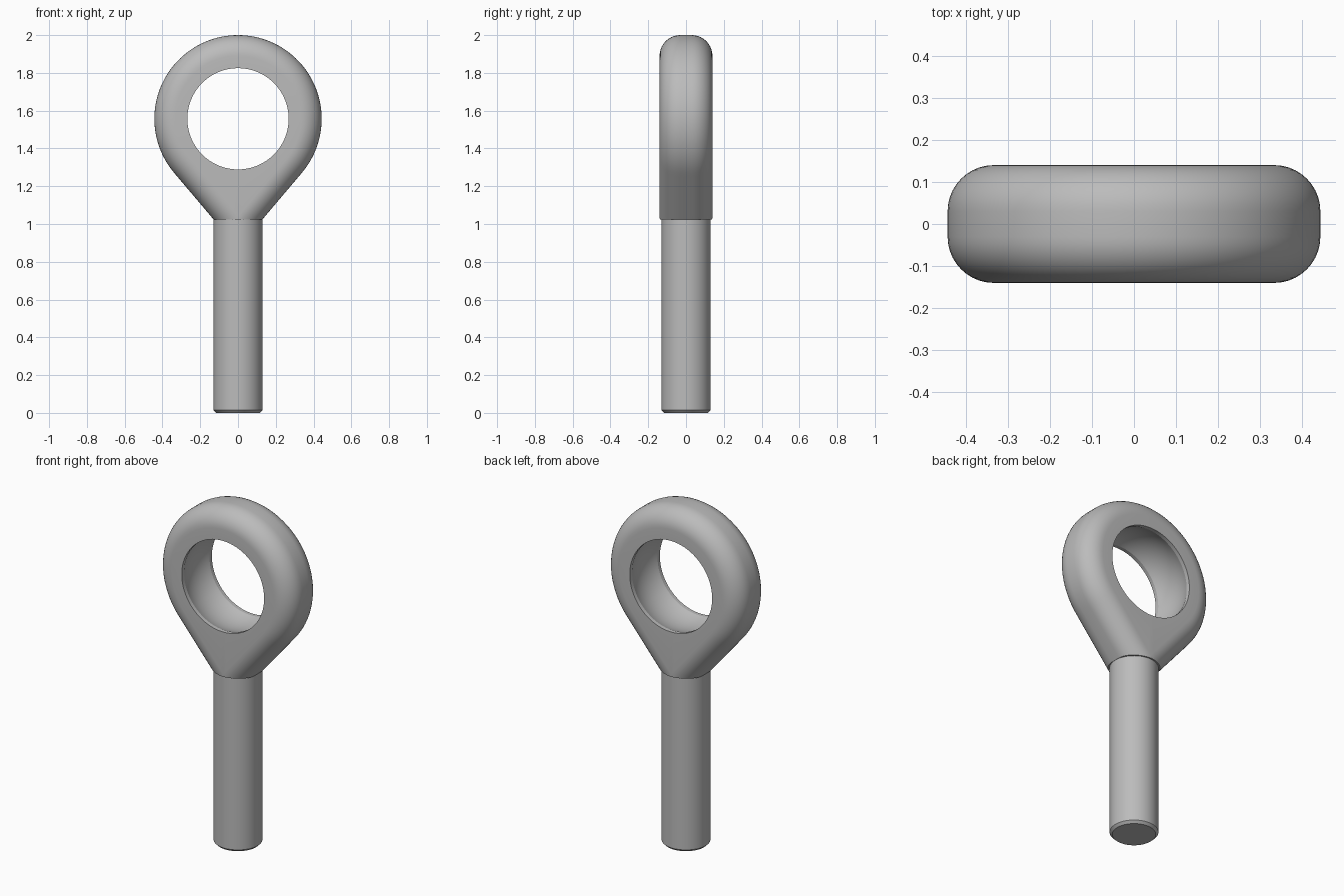
import bpy
import bmesh
from math import sin, cos, pi, atan2, acos, hypot, radians, sqrt

cube = bpy.data.objects.get("Cube")
if cube:
    bpy.data.objects.remove(cube, do_unlink=True)

CENTRE_Z, OUTER_R, HOLE_R = 1.557, 0.443, 0.268
HALF_T, FILLET = 0.14, 0.11
NECK_Z, SHAFT_R = 1.025, 0.13
LAND_Y = 0.118

steel = bpy.data.materials.new("plain grey steel")
steel.use_nodes = True
grey = (0.5, 0.5, 0.5, 1)
steel.diffuse_color = grey
steel.node_tree.nodes["Principled BSDF"].inputs["Base Color"].default_value = grey


def finish(name, bm):
    bmesh.ops.remove_doubles(bm, verts=bm.verts, dist=1e-4)
    bmesh.ops.recalc_face_normals(bm, faces=bm.faces)
    mesh = bpy.data.meshes.new(name)
    bm.to_mesh(mesh)
    bm.free()
    mesh.materials.append(steel)
    obj = bpy.data.objects.new(name, mesh)
    bpy.context.collection.objects.link(obj)
    bpy.ops.object.select_all(action="DESELECT")
    obj.select_set(True)
    bpy.context.view_layer.objects.active = obj
    bpy.ops.object.shade_smooth_by_angle(angle=radians(20))


# Angle at which the straight flanks leave the round eye
drop = CENTRE_Z - NECK_Z
tangent = atan2(-drop, SHAFT_R) + acos(OUTER_R / hypot(drop, SHAFT_R))


def outline(inset, arc_steps=36, flank_steps=12):
    """Teardrop outline moved inward by inset, cut off at the neck."""
    r = OUTER_R - inset
    half = []
    for i in range(arc_steps + 1):
        a = pi / 2 + (tangent - pi / 2) * i / arc_steps
        half.append((r * cos(a), CENTRE_Z + r * sin(a)))
    x0, z0 = half[-1]
    dx, dz = sin(tangent), -cos(tangent)
    length = min((NECK_Z - z0) / dz, -x0 / dx)
    for i in range(1, flank_steps + 1):
        t = length * i / flank_steps
        half.append((x0 + dx * t, z0 + dz * t))
    return half + [(-x, z) for x, z in reversed(half[1:])]


def hole_ring(radius):
    ring = []
    for x, z in outline(FILLET):
        a = atan2(z - CENTRE_Z, x)
        ring.append((radius * cos(a), CENTRE_Z + radius * sin(a)))
    return ring


# Rows around the section of the eye: rounded rim, then the hollowed bore
rows = []
flat = HALF_T - FILLET
for side in (-1, 1):
    for i in range(11):
        a = pi / 2 * (i if side > 0 else 10 - i) / 10
        rows.append((side * (flat + FILLET * sin(a)), outline(FILLET * (1 - cos(a)))))
race_r = hypot(HOLE_R, LAND_Y)
rows.append((HALF_T, hole_ring(HOLE_R)))
for i in range(13):
    y = LAND_Y * (1 - i / 6)
    rows.append((y, hole_ring(sqrt(race_r ** 2 - y ** 2))))
rows.append((-HALF_T, hole_ring(HOLE_R)))

bm = bmesh.new()
grid = [[bm.verts.new((x, y, z)) for x, z in ring] for y, ring in rows]
for i, row in enumerate(grid):
    after = grid[(i + 1) % len(grid)]
    for j in range(len(row)):
        k = (j + 1) % len(row)
        bm.faces.new((row[j], row[k], after[k], after[j]))
finish("eye", bm)

# Round shaft with a chamfered lower end
bm = bmesh.new()
bmesh.ops.create_cone(bm, cap_ends=True, segments=64, radius1=SHAFT_R,
                      radius2=SHAFT_R, depth=NECK_Z)
bmesh.ops.translate(bm, verts=bm.verts, vec=(0, 0, NECK_Z / 2))
rim = [e for e in bm.edges if all(v.co.z < 0.01 for v in e.verts)]
bmesh.ops.bevel(bm, geom=rim, offset=0.014, segments=1, affect="EDGES")
finish("shaft", bm)
